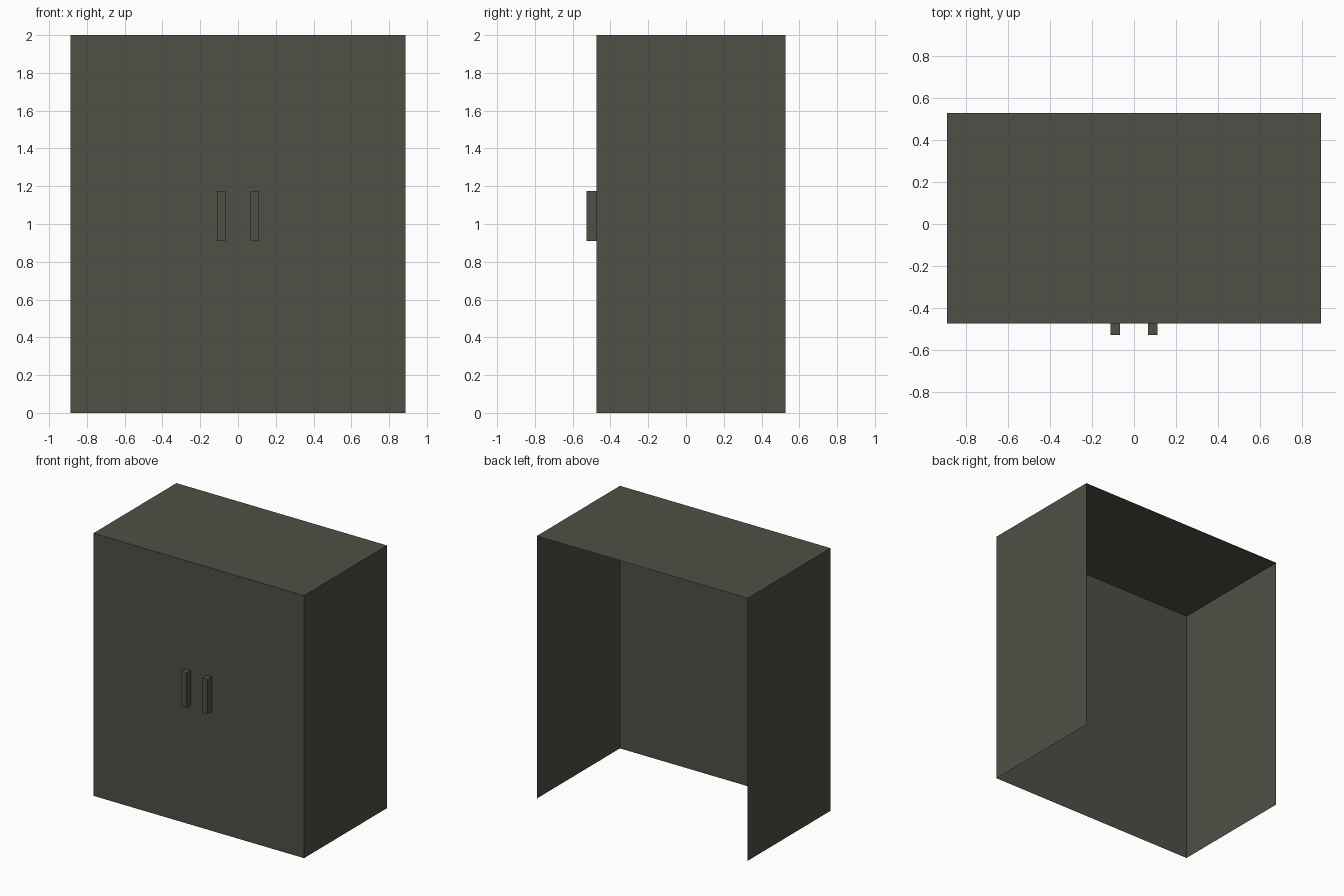
import bpy
import bmesh
from mathutils import Vector

default_cube = bpy.data.objects.get("Cube")
if default_cube:
    bpy.data.objects.remove(default_cube, do_unlink=True)

# One dark olive grey finish for the whole cabinet
COLOUR = (0.08, 0.078, 0.061, 1.0)
finish = bpy.data.materials.new("dark_olive_grey")
finish.use_nodes = True
finish.diffuse_color = COLOUR
finish.node_tree.nodes["Principled BSDF"].inputs["Base Color"].default_value = COLOUR

BACK = Vector((0, 1, 0))
DOWN = Vector((0, 0, -1))


def open_box(name, low, high, open_sides):
    """Thin-walled box between two corners, without the faces on the open sides."""
    low, high = Vector(low), Vector(high)
    size, centre = high - low, (low + high) / 2
    bm = bmesh.new()
    bmesh.ops.create_cube(bm, size=1)
    bm.normal_update()
    removed = [f for f in bm.faces if any(f.normal.dot(s) > 0.9 for s in open_sides)]
    bmesh.ops.delete(bm, geom=removed, context="FACES")
    bmesh.ops.scale(bm, vec=size, verts=bm.verts)
    mesh = bpy.data.meshes.new(name)
    bm.to_mesh(mesh)
    bm.free()
    mesh.materials.append(finish)
    obj = bpy.data.objects.new(name, mesh)
    obj.location = centre
    bpy.context.collection.objects.link(obj)
    return obj


WIDTH = 1.776
FRONT_Y, BACK_Y = -0.473, 0.527

# Cabinet shell: front, two sides and top, open at the back and underneath
open_box("cabinet_shell", (-WIDTH / 2, FRONT_Y, 0), (WIDTH / 2, BACK_Y, 2), [BACK, DOWN])

# Pair of upright door handles, fixed to the front
HANDLE_X, HANDLE_HALF = 0.089, 0.022
for side, sign in (("left", 1), ("right", -1)):
    x = sign * HANDLE_X
    open_box(side + "_handle", (x - HANDLE_HALF, -BACK_Y, 0.91),
             (x + HANDLE_HALF, FRONT_Y, 1.175), [BACK])
